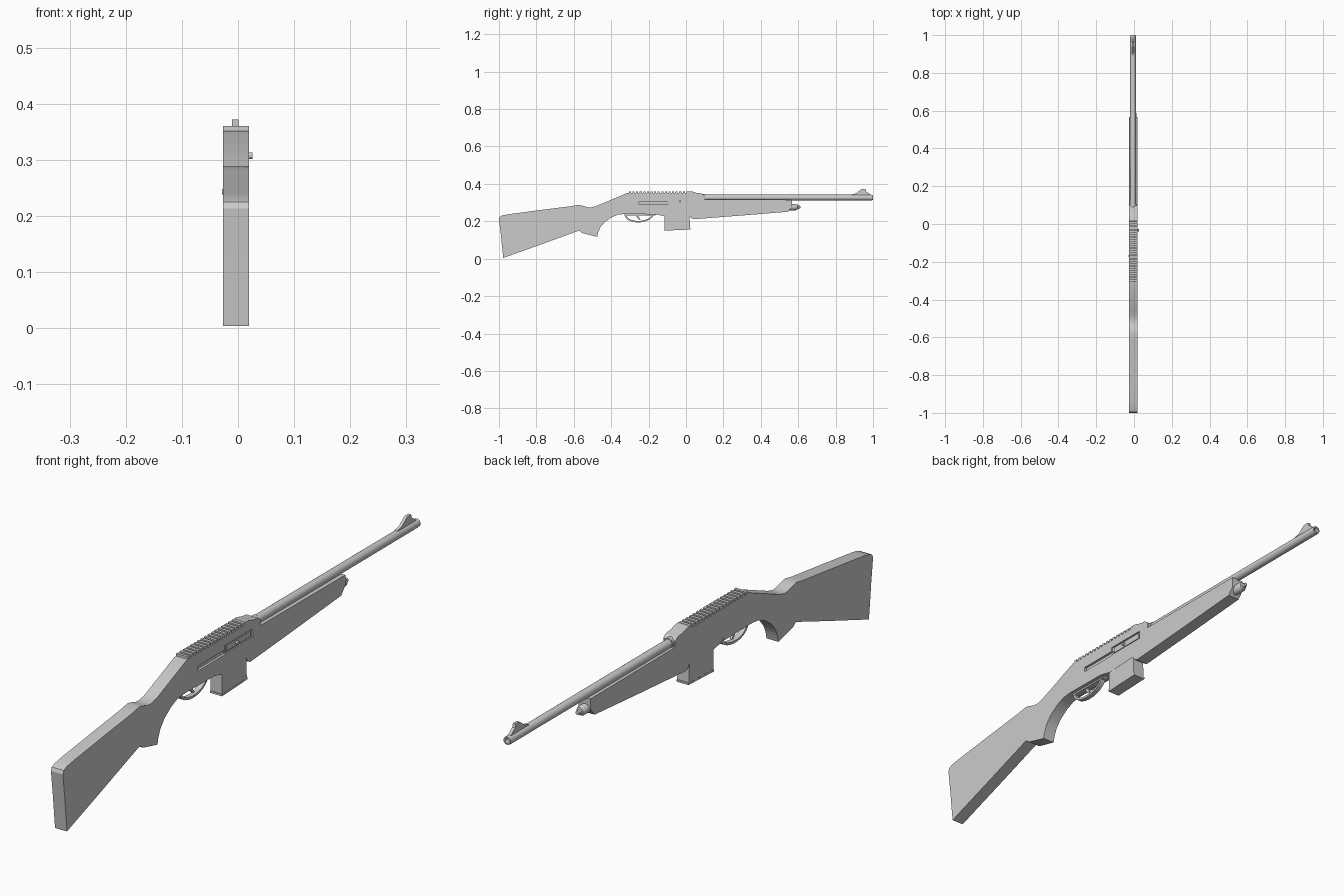
import bpy, bmesh, math
from mathutils import Matrix

if "Cube" in bpy.data.objects:
    bpy.data.objects.remove(bpy.data.objects["Cube"])

CX = -0.0035   # centre plane of body
BX = -0.005    # centre line of barrel
HALF = 0.0232


def finish(name, bm, smooth=35):
    bmesh.ops.recalc_face_normals(bm, faces=bm.faces)
    me = bpy.data.meshes.new(name)
    bm.to_mesh(me)
    bm.free()
    ob = bpy.data.objects.new(name, me)
    bpy.context.collection.objects.link(ob)
    if smooth:
        bpy.ops.object.select_all(action='DESELECT')
        ob.select_set(True)
        bpy.context.view_layer.objects.active = ob
        bpy.ops.object.shade_smooth_by_angle(angle=math.radians(smooth))
    return ob


def plate(name, pts, half, cx=CX, smooth=25):
    """Extrude a (y, z) side profile across x."""
    bm = bmesh.new()
    face = bm.faces.new([bm.verts.new((cx - half, y, z)) for y, z in pts])
    ext = bmesh.ops.extrude_face_region(bm, geom=[face])
    vs = [g for g in ext['geom'] if isinstance(g, bmesh.types.BMVert)]
    bmesh.ops.translate(bm, verts=vs, vec=(2 * half, 0, 0))
    return finish(name, bm, smooth)


def box(name, x0, x1, y0, y1, z0, z1):
    return plate(name, [(y0, z0), (y1, z0), (y1, z1), (y0, z1)],
                 (x1 - x0) / 2, (x0 + x1) / 2, 0)


def lathe(name, prof, cx, cz, n=24):
    """Revolve an (r, y) profile about a line along y."""
    bm = bmesh.new()
    vs = [bm.verts.new((r, y, 0)) for r, y in prof]
    es = [bm.edges.new(p) for p in zip(vs, vs[1:])]
    bmesh.ops.spin(bm, geom=vs + es, cent=(0, 0, 0), axis=(0, 1, 0),
                   angle=2 * math.pi, steps=n)
    bmesh.ops.remove_doubles(bm, verts=bm.verts, dist=1e-5)
    bmesh.ops.translate(bm, verts=bm.verts, vec=(cx, 0, cz))
    return finish(name, bm)


def pin(name, x0, x1, y, z, r):
    bm = bmesh.new()
    m = Matrix.Translation(((x0 + x1) / 2, y, z)) @ Matrix.Rotation(math.pi / 2, 4, 'Y')
    bmesh.ops.create_cone(bm, cap_ends=True, segments=16, radius1=r, radius2=r,
                          depth=x1 - x0, matrix=m)
    return finish(name, bm)


# Stock, grip, receiver and forend share one side profile
body = plate("stock_and_receiver", [
    (-1.0, 0.213), (-0.995, 0.225), (-0.98, 0.232), (-0.94, 0.239), (-0.78, 0.26),
    (-0.62, 0.28), (-0.575, 0.288), (-0.555, 0.284), (-0.53, 0.276), (-0.51, 0.274),
    (-0.485, 0.28), (-0.46, 0.29), (-0.315, 0.351), (0.012, 0.351), (0.015, 0.36),
    (0.03, 0.36), (0.055, 0.352), (0.085, 0.348), (0.098, 0.338), (0.098, 0.317),
    (0.567, 0.315), (0.567, 0.277), (0.545, 0.251), (0.3, 0.231), (0.04, 0.211),
    (0.026, 0.218), (0.018, 0.232), (-0.11, 0.226), (-0.16, 0.237), (-0.33, 0.239),
    (-0.365, 0.235), (-0.4, 0.22), (-0.435, 0.195), (-0.458, 0.168), (-0.47, 0.14),
    (-0.475, 0.117), (-0.555, 0.137), (-0.572, 0.15), (-0.77, 0.078), (-0.977, 0.004),
    (-0.983, 0.06), (-0.99, 0.13)], HALF)

# Bolt slot and ejection port cut into the right side
right = CX + HALF
for i, (y0, y1, z0, z1, d) in enumerate([(-0.25, -0.095, 0.29, 0.307, 0.009),
                                         (-0.1, 0.055, 0.293, 0.322, 0.005)]):
    cutter = box("slot_cutter_%d" % i, right - d, right + 0.02, y0, y1, z0, z1)
    cutter.hide_render = True
    cutter.hide_set(True)
    mod = body.modifiers.new("slot", 'BOOLEAN')
    mod.operation = 'DIFFERENCE'
    mod.solver = 'EXACT'
    mod.object = cutter
box("bolt", right - 0.008, right - 0.002, -0.09, 0.045, 0.297, 0.318)
pin("bolt_handle", right - 0.006, 0.0258, -0.033, 0.307, 0.006)
pin("safety_button", -0.0285, 0.0, -0.17, 0.243, 0.005)

# Rail teeth on top of the receiver
teeth = 17
for i in range(teeth):
    y = -0.305 + i * 0.0192
    box("rail_tooth_%02d" % i, CX - HALF, CX + HALF, y, y + 0.011, 0.349, 0.36)

# Magazine with floor plate
plate("magazine", [(-0.115, 0.24), (0.018, 0.24), (0.022, 0.16), (-0.115, 0.154)], 0.0226)
plate("magazine_floor", [(-0.117, 0.157), (0.025, 0.163), (0.025, 0.156), (-0.117, 0.15)], 0.0232)

# Hollow barrel and its collar
lathe("barrel", [(0, 0.06), (0.0155, 0.06), (0.015, 0.99), (0.014, 1.0), (0.009, 1.0),
                 (0.009, 0.93), (0, 0.93)], BX, 0.327)
lathe("barrel_collar", [(0, 0.06), (0.018, 0.06), (0.018, 0.106), (0, 0.106)], BX, 0.327)

# Forend cap nut
lathe("forend_cap", [(0, 0.54), (0.017, 0.54), (0.017, 0.588), (0.013, 0.596), (0.008, 0.598),
                     (0.007, 0.61), (0, 0.612)], BX, 0.276)

# Front sight: ramp and raised blade
plate("sight_ramp", [(0.88, 0.335), (0.888, 0.344), (0.91, 0.35), (0.935, 0.37), (0.94, 0.372),
                     (0.96, 0.372), (0.963, 0.36), (0.975, 0.352), (0.985, 0.343), (0.988, 0.335)],
      0.0055, BX)

# Trigger guard: a thin strip following an arc
outer, inner = [], []
for i in range(17):
    a = math.pi * (1 + i / 16)
    c, s = math.cos(a), math.sin(a)
    skew = 0.012 * s
    outer.append((-0.25 + 0.078 * c + skew * 0.5, 0.239 + 0.045 * s))
    inner.append((-0.25 + 0.069 * c + skew * 0.5, 0.239 + 0.037 * s))
plate("trigger_guard", outer + inner[::-1], 0.009, smooth=35)
plate("guard_plate", [(-0.335, 0.24), (-0.15, 0.24), (-0.165, 0.232), (-0.325, 0.232)], 0.01)
plate("trigger", [(-0.275, 0.24), (-0.255, 0.24), (-0.252, 0.222), (-0.243, 0.209),
                  (-0.25, 0.208), (-0.262, 0.22)], 0.004)
